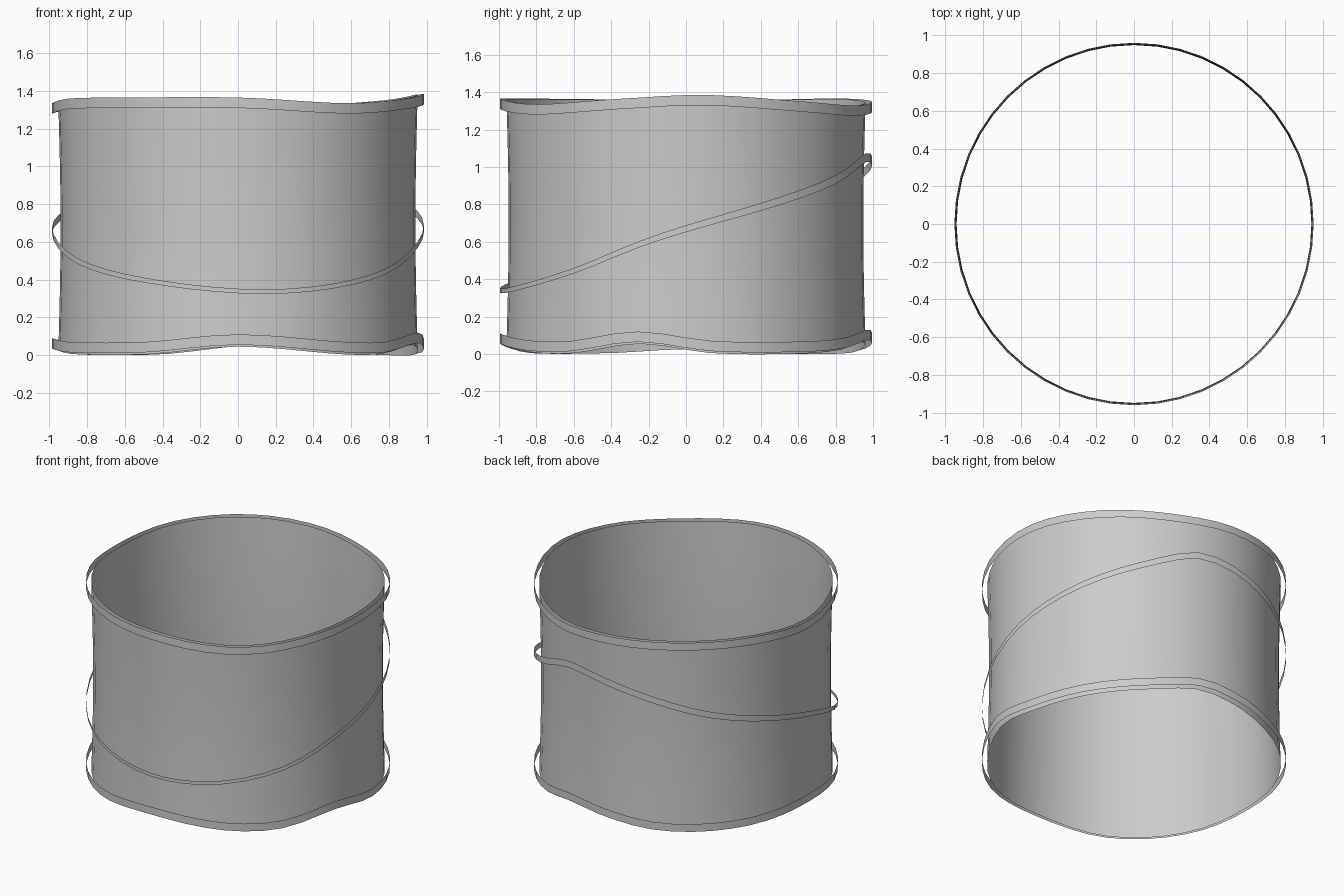
import bpy
import math

if "Cube" in bpy.data.objects:
    bpy.data.objects.remove(bpy.data.objects["Cube"])

SEG = 48


def curve(table):
    """Periodic smooth height profile from (degrees, value) pairs."""
    pts = sorted(table)
    n = len(pts)

    def at(i):
        k, j = divmod(i, n)
        return pts[j][0] + 360 * k, pts[j][1]

    def f(a):
        a %= 360
        if a < pts[0][0]:
            a += 360
        i = max(j for j in range(n) if pts[j][0] <= a)
        (x0, y0), (x1, y1), (x2, y2), (x3, y3) = (at(i + d) for d in (-1, 0, 1, 2))
        h = x2 - x1
        t = (a - x1) / h
        m1 = (y2 - y0) / (x2 - x0) * h
        m2 = (y3 - y1) / (x3 - x1) * h
        return ((2*t**3 - 3*t**2 + 1) * y1 + (t**3 - 2*t**2 + t) * m1
                + (3*t**2 - 2*t**3) * y2 + (t**3 - t**2) * m2)
    return f


def sheet(name, low, high, radius, rows=1):
    """Thin closed strip between two height profiles."""
    verts, faces = [], []
    for r in range(rows + 1):
        t = r / rows
        rx, ry = radius(t)
        for s in range(SEG):
            d = 360 * s / SEG
            a = math.radians(d)
            verts.append((rx * math.cos(a), ry * math.sin(a),
                          low(d) * (1 - t) + high(d) * t))
    for r in range(rows):
        for s in range(SEG):
            n = (s + 1) % SEG
            faces.append((r*SEG + s, r*SEG + n, (r+1)*SEG + n, (r+1)*SEG + s))
    me = bpy.data.meshes.new(name)
    me.from_pydata(verts, [], faces)
    ob = bpy.data.objects.new(name, me)
    bpy.context.collection.objects.link(ob)
    for p in me.polygons:
        p.use_smooth = True
    return ob


# wavy rim heights and the slanted band's path, by angle from +x
top = curve([(5, 1.385), (37, 1.352), (65, 1.328), (92, 1.35), (120, 1.365),
             (150, 1.36), (180, 1.335), (205, 1.36), (235, 1.365), (270, 1.365),
             (307, 1.335), (340, 1.365)])
bottom = curve([(8, 0.07), (37, 0.066), (58, 0.085), (76, 0.13), (92, 0.11),
                (115, 0.07), (150, 0.068), (180, 0.09), (205, 0.07),
                (240, 0.07), (270, 0.11), (305, 0.07), (322, 0.07), (345, 0.12)])
slant = curve([(0, 0.67), (40, 0.865), (55, 0.94), (72, 1.04), (82, 1.05),
               (105, 0.98), (135, 0.84), (180, 0.66), (210, 0.5), (235, 0.41),
               (270, 0.34), (296, 0.355), (323, 0.445), (346, 0.59)])


def half(d):
    return 0.018 + 0.006 * math.sin(math.radians(d))


def band_radius(t):
    return 0.985, 0.995


def shell_radius(t):
    waist = 0.012 * math.sin(math.pi * t)
    return 0.952 - waist, 0.96 - waist


# open cylindrical wall with a slight waist
sheet("wall", lambda d: bottom(d) - 0.065, lambda d: top(d) - 0.003, shell_radius, 10)
# floating strips around the rims and across the wall
sheet("top_band", lambda d: top(d) - 0.055, top, band_radius)
sheet("bottom_band", lambda d: bottom(d) - 0.055, bottom, band_radius)
sheet("slanted_band", lambda d: slant(d) - half(d), lambda d: slant(d) + half(d), band_radius)
